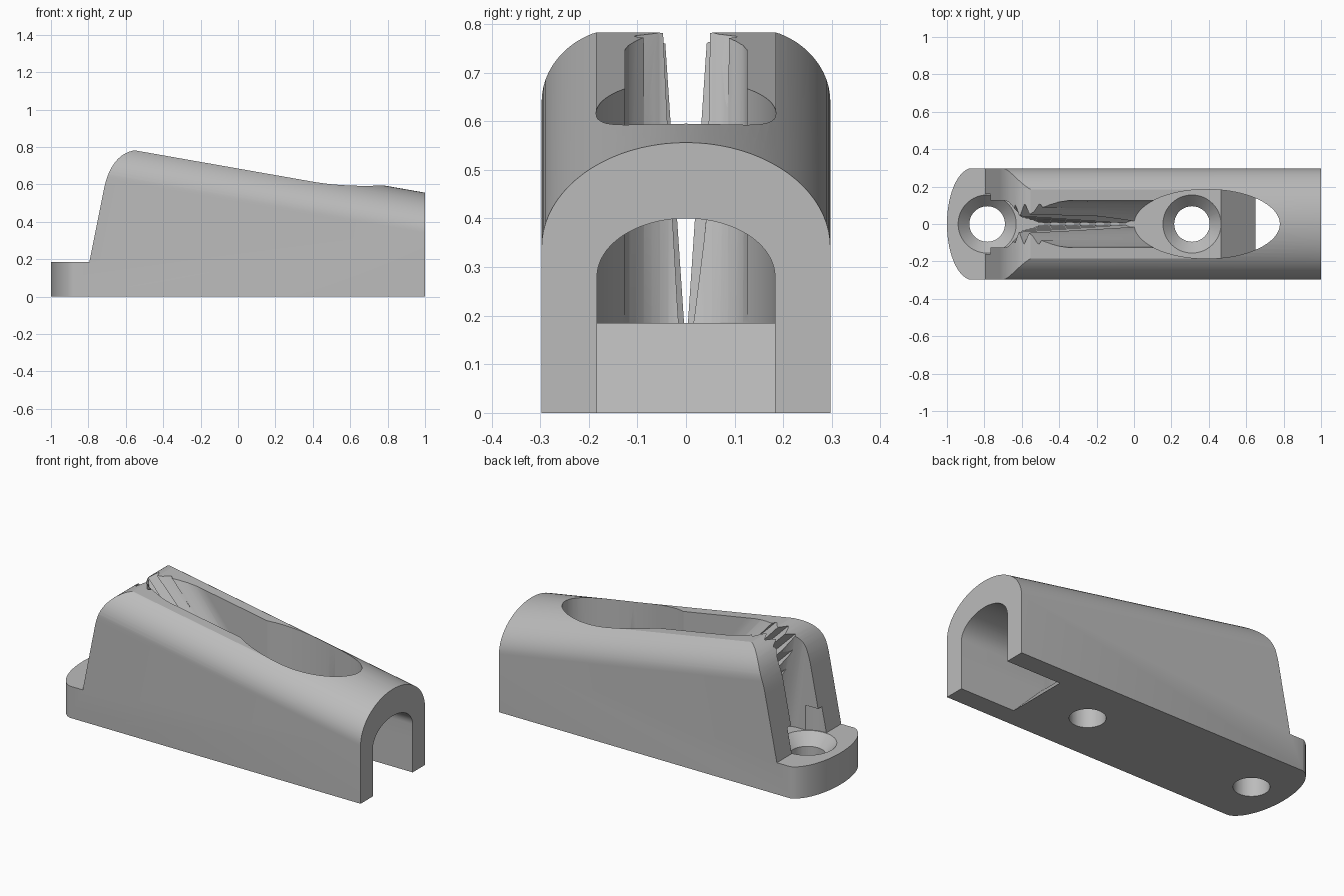
import bpy, bmesh
from math import sin, cos, pi, radians

if "Cube" in bpy.data.objects:
    bpy.data.objects.remove(bpy.data.objects["Cube"], do_unlink=True)

grey = bpy.data.materials.new("plain grey")
grey.use_nodes = True
grey.diffuse_color = (0.5, 0.5, 0.5, 1)
grey.node_tree.nodes["Principled BSDF"].inputs["Base Color"].default_value = (0.5, 0.5, 0.5, 1)

FLOOR = 0.185    # height of the base plate
HALF = 0.297     # half width of the body
SLOT = 0.125     # half width of the rope slot
SLOPE = 0.176    # fall of the ridge towards +x


def loft(name, ring_a, ring_b):
    """Closed solid between two rings with the same number of points."""
    bm = bmesh.new()
    a = [bm.verts.new(p) for p in ring_a]
    b = [bm.verts.new(p) for p in ring_b]
    n = len(a)
    bm.faces.new(a)
    bm.faces.new(b[::-1])
    for i in range(n):
        j = (i + 1) % n
        bm.faces.new((a[j], a[i], b[i], b[j]))
    bmesh.ops.recalc_face_normals(bm, faces=bm.faces[:])
    mesh = bpy.data.meshes.new(name)
    bm.to_mesh(mesh)
    bm.free()
    mesh.materials.append(grey)
    obj = bpy.data.objects.new(name, mesh)
    bpy.context.collection.objects.link(obj)
    return obj


def ellipse(cx, rx, ry, z, clamp=1.0, n=64):
    pts = [(cx + rx * cos(2 * pi * i / n), ry * sin(2 * pi * i / n)) for i in range(n)]
    return [(x, max(-clamp, min(clamp, y)), z) for x, y in pts]


def arch(x, half, low, spring, rise, n=40):
    arc = [(x, half * cos(pi * i / n), spring + rise * sin(pi * i / n)) for i in range(n + 1)]
    return [(x, half, low)] + arc + [(x, -half, low)]


def side_prism(name, profile, half):
    return loft(name, [(x, -half, z) for x, z in profile], [(x, half, z) for x, z in profile])


def carve(target, tool, operation='DIFFERENCE'):
    tool.hide_render = True
    mod = target.modifiers.new("carve", 'BOOLEAN')
    mod.operation = operation
    mod.solver = 'EXACT'
    mod.object = tool
    bpy.context.view_layer.objects.active = target
    bpy.ops.object.modifier_apply(modifier=mod.name)
    bpy.data.objects.remove(tool, do_unlink=True)


# Body: round-topped block that rises towards -x
body = loft("cleat_body", arch(1, HALF, 0, 0.34, 0.216),
            arch(-1.1, HALF, 0, 0.34 + 2.1 * SLOPE, 0.216))

# Side outline: low plate, steep end wall, rounded shoulder
p0, p1, p2 = (-0.72, 0.56), (-0.68, 0.777), (-0.53, 0.785)
shoulder = []
for i in range(17):
    t = i / 16
    shoulder.append(tuple((1 - t) ** 2 * a + 2 * t * (1 - t) * b + t * t * c
                          for a, b, c in zip(p0, p1, p2)))
outline = [(1.2, -0.1), (-1.2, -0.1), (-1.2, FLOOR), (-0.795, FLOOR)]
outline += shoulder + [(-0.5, 1.2), (1.2, 1.2)]
carve(body, side_prism("side_outline", outline, 0.5), 'INTERSECT')

# Rounded plate end
plan = [(1.2, -0.3)] + [(-0.86 - 0.14 * sin(pi * i / 32), -0.3 * cos(pi * i / 32))
                        for i in range(33)] + [(1.2, 0.3)]
carve(body, loft("plan_outline", [(x, y, -0.2) for x, y in plan],
                 [(x, y, 1.3) for x, y in plan]), 'INTERSECT')

# Flat strip along the top
def flat(x):
    return 0.509 + SLOPE * (1 - x)

carve(body, side_prism("flat_top", [(-1, flat(-1)), (0.39, flat(0.39)), (0.39, 1.3), (-1, 1.3)], 0.186))

# Oval well and the rope ramp leaning back from it
carve(body, loft("oval_well", ellipse(0.39, 0.39, FLOOR, FLOOR), ellipse(0.39, 0.39, FLOOR, 1)))
carve(body, loft("rope_ramp", ellipse(0.39, 0.39, 0.184, FLOOR, SLOT),
                 ellipse(0.04, 0.74, 0.184, 0.9, SLOT)))

# Scoop at the tall end
carve(body, loft("end_scoop", ellipse(-0.9, 0.4, 0.184, FLOOR, SLOT),
                 ellipse(-0.9, 0.26, 0.184, 0.9, SLOT)))

# Toothed V between the jaws, ridges slanting down and forward
def teeth(start, tip, valley, z):
    row = [(start + 0.04 * i, valley if i % 2 else tip) for i in range(17)]
    return [(x, y, z) for x, y in row] + [(x, -y, z) for x, y in reversed(row)]

carve(body, loft("jaw_teeth", teeth(-0.53, 0.004, 0.02, FLOOR), teeth(-1.23, 0.052, 0.125, 0.9)))

# Arched rope tunnel and the ramped opening in its floor
carve(body, loft("tunnel", arch(0.39, 0.183, FLOOR, 0.28, 0.12),
                 arch(1.1, 0.183, FLOOR, 0.28, 0.12)))
carve(body, side_prism("floor_opening", [(0.455, 0.195), (0.67, -0.02), (1.1, -0.02), (1.1, 0.195)], 0.183))

# Countersunk screw holes, with head clearance in the end walls
carve(body, loft("head_clearance", ellipse(-0.785, 0.16, 0.16, FLOOR),
                 ellipse(-0.785, 0.16, 0.16, 0.33)))
for x in (-0.785, 0.31):
    carve(body, loft("screw_hole", ellipse(x, 0.095, 0.095, -0.1), ellipse(x, 0.095, 0.095, 0.25)))
    carve(body, loft("countersink", ellipse(x, 0.09, 0.09, 0.115), ellipse(x, 0.16, 0.16, 0.19)))

# Smooth curves, crisp edges
bpy.ops.object.select_all(action='DESELECT')
body.select_set(True)
bpy.context.view_layer.objects.active = body
bpy.ops.object.shade_smooth_by_angle(angle=radians(20))
